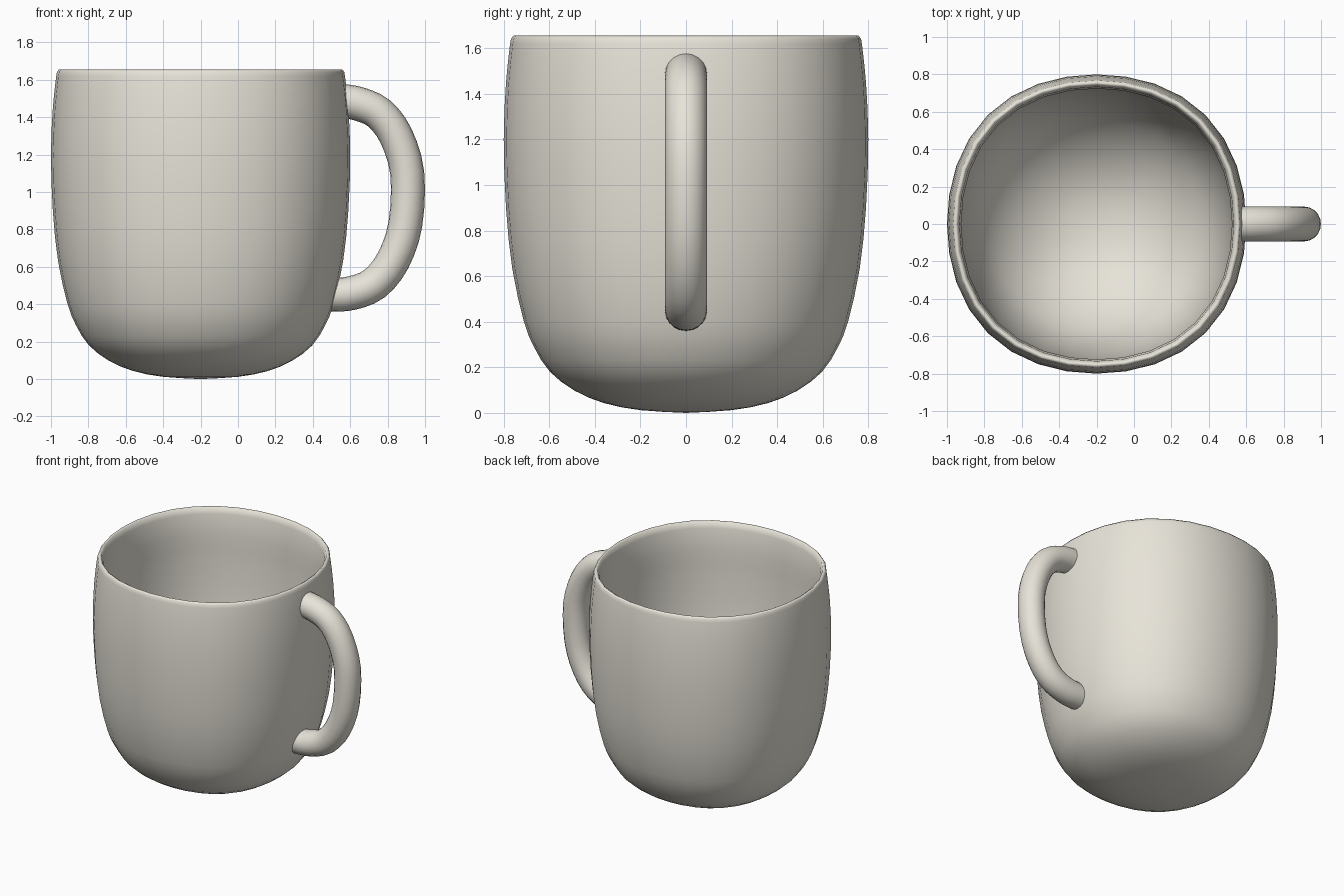
import bpy, bmesh, math
from mathutils import Vector

if "Cube" in bpy.data.objects:
    bpy.data.objects.remove(bpy.data.objects["Cube"])

CENTRE_X = -0.2
SIDES = 32

# Warm pottery colour
clay = bpy.data.materials.new("clay")
clay.diffuse_color = (0.8, 0.77, 0.69, 1)
clay.use_nodes = True
clay.node_tree.nodes["Principled BSDF"].inputs["Base Color"].default_value = clay.diffuse_color


def smooth_path(points, steps):
    """Catmull-Rom curve through the points."""
    p = [Vector(q) for q in points]
    p = [2 * p[0] - p[1]] + p + [2 * p[-1] - p[-2]]
    out = []
    for i in range(1, len(p) - 2):
        a, b, c, d = p[i - 1:i + 3]
        for s in range(steps):
            t = s / steps
            out.append(0.5 * (2 * b + (c - a) * t + (2 * a - 5 * b + 4 * c - d) * t * t
                              + (3 * b - a - 3 * c + d) * t ** 3))
    return out + [p[-2]]


def make_object(name, bm):
    bmesh.ops.remove_doubles(bm, verts=bm.verts, dist=1e-4)
    bmesh.ops.recalc_face_normals(bm, faces=bm.faces)
    for f in bm.faces:
        f.smooth = True
    mesh = bpy.data.meshes.new(name)
    bm.to_mesh(mesh)
    bm.free()
    mesh.materials.append(clay)
    obj = bpy.data.objects.new(name, mesh)
    bpy.context.collection.objects.link(obj)
    return obj


# Mug body: outer wall, rounded rim and bowl-shaped inner wall spun round the centre
outer = [(0, 0), (0.2, 0.012), (0.36, 0.043), (0.49, 0.098), (0.597, 0.18), (0.665, 0.285),
         (0.711, 0.4), (0.762, 0.63), (0.79, 0.9), (0.80, 1.2), (0.79, 1.45), (0.772, 1.62)]
rim = [(0.768, 1.642), (0.757, 1.656), (0.744, 1.648), (0.733, 1.61)]
inner = [(0.724, 1.45), (0.725, 1.25), (0.713, 0.95), (0.682, 0.7), (0.625, 0.5),
         (0.55, 0.365), (0.44, 0.245), (0.3, 0.15), (0.15, 0.095), (0, 0.08)]
profile = smooth_path(outer, 2) + [Vector(q) for q in rim] + smooth_path(inner, 2)
bm = bmesh.new()
verts = [bm.verts.new((r, 0, z)) for r, z in profile]
edges = [bm.edges.new(pair) for pair in zip(verts, verts[1:])]
bmesh.ops.spin(bm, geom=verts + edges, cent=(0, 0, 0), axis=(0, 0, 1),
               angle=math.tau, steps=SIDES, use_merge=True)
# The plan is very slightly squarish: fuller along the diagonals
for v in bm.verts:
    swell = 1 + 0.03 * math.sin(2 * math.atan2(v.co.y, v.co.x)) ** 2
    v.co.x *= swell
    v.co.y *= swell
body = make_object("mug_body", bm)
body.location.x = CENTRE_X

# Handle: round tube swept along a D-shaped path, ends sunk into the wall
path = smooth_path([(0.56, 1.487), (0.65, 1.47), (0.755, 1.42), (0.845, 1.3), (0.905, 1.1),
                    (0.895, 0.83), (0.83, 0.635), (0.73, 0.51), (0.61, 0.46), (0.505, 0.45)], 3)
bm = bmesh.new()
rings = []
for i, p in enumerate(path):
    t = (path[min(i + 1, len(path) - 1)] - path[max(i - 1, 0)]).normalized()
    ring = []
    for k in range(20):
        a = math.tau * k / 20
        n = 0.091 * math.cos(a)
        ring.append(bm.verts.new((p.x - t.y * n, 0.093 * math.sin(a), p.y + t.x * n)))
    rings.append(ring)
# Slant the lower end to follow the wall
for v in rings[-1]:
    v.co.x = 0.502 + 0.3 * (v.co.z - 0.452)
for r0, r1 in zip(rings, rings[1:]):
    for k in range(20):
        j = (k + 1) % 20
        bm.faces.new((r0[k], r0[j], r1[j], r1[k]))
make_object("handle", bm)
